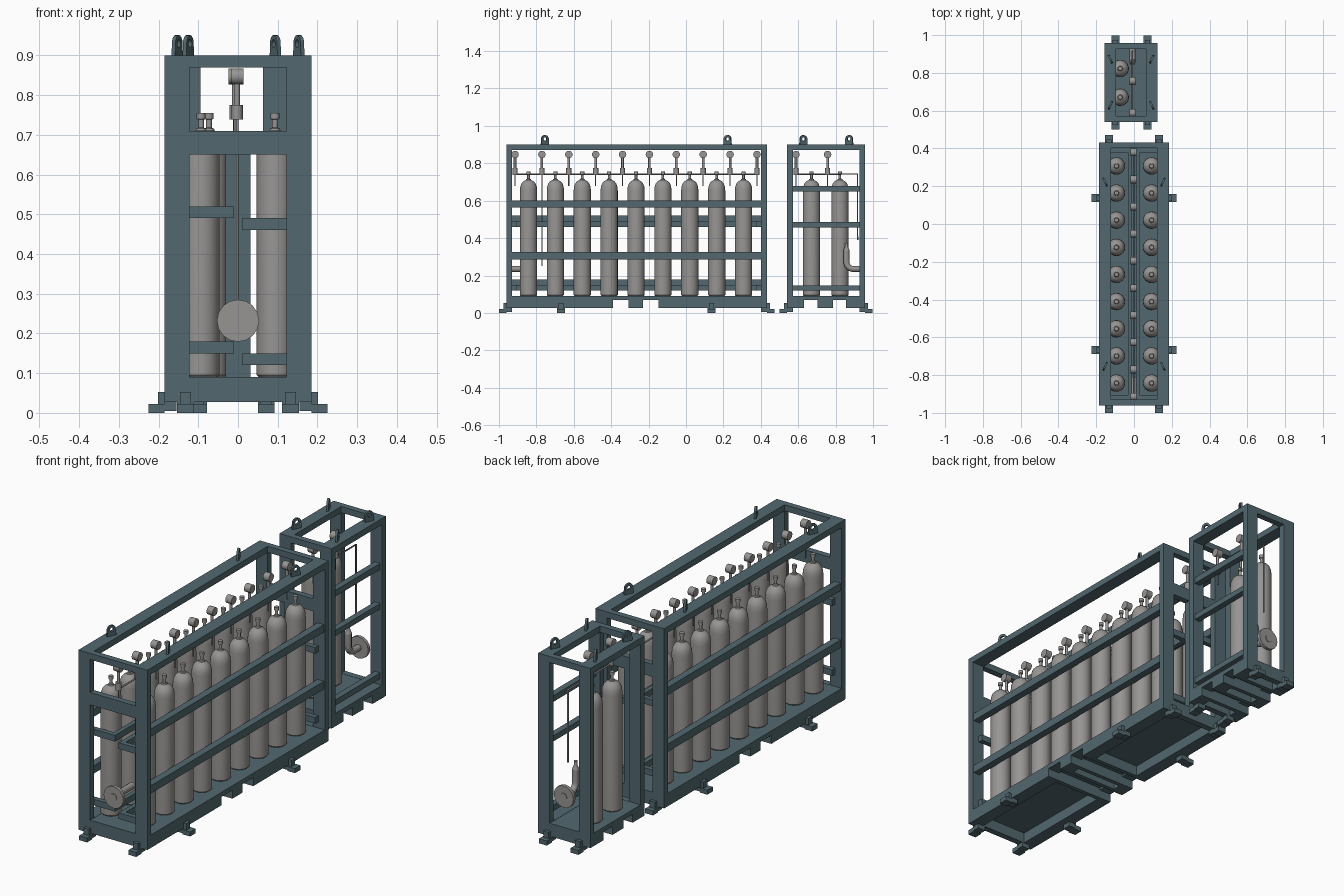
import bpy, bmesh, math
from mathutils import Matrix, Vector

cube = bpy.data.objects.get("Cube")
if cube:
    bpy.data.objects.remove(cube, do_unlink=True)


def material(name, rgb):
    m = bpy.data.materials.new(name)
    m.use_nodes = True
    m.diffuse_color = (*rgb, 1)
    bsdf = m.node_tree.nodes["Principled BSDF"]
    bsdf.inputs["Base Color"].default_value = (*rgb, 1)
    bsdf.inputs["Roughness"].default_value = 0.6
    return m


TEAL = material("slate teal paint", (0.085, 0.14, 0.16))
GREY = material("warm grey metal", (0.31, 0.30, 0.29))


def finish(name, bm, mat, smooth=False):
    bmesh.ops.recalc_face_normals(bm, faces=bm.faces)
    me = bpy.data.meshes.new(name)
    bm.to_mesh(me)
    bm.free()
    me.materials.append(mat)
    if smooth:
        me.polygons.foreach_set("use_smooth", [True] * len(me.polygons))
        me.set_sharp_from_angle(angle=math.radians(35))
    ob = bpy.data.objects.new(name, me)
    bpy.context.collection.objects.link(ob)
    return ob


def boxes(name, spans, mat=TEAL):
    """One object from boxes, each given as (x0, x1), (y0, y1), (z0, z1)."""
    bm = bmesh.new()
    for span in spans:
        mid = Vector([(a + b) / 2 for a, b in span])
        size = [abs(b - a) for a, b in span]
        bmesh.ops.create_cube(bm, size=1, matrix=Matrix.Translation(mid) @ Matrix.Diagonal((*size, 1)))
    return finish(name, bm, mat)


def lathe(name, profile, sides=24, mat=GREY):
    """Turn (radius, height) points about z and cap the ends."""
    bm = bmesh.new()
    rings = [[bm.verts.new((r * math.cos(2 * math.pi * k / sides), r * math.sin(2 * math.pi * k / sides), z))
              for k in range(sides)] for r, z in profile]
    for a, b in zip(rings, rings[1:]):
        for k in range(sides):
            n = (k + 1) % sides
            bm.faces.new((a[k], a[n], b[n], b[k]))
    bm.faces.new(rings[0])
    bm.faces.new(rings[-1])
    return finish(name, bm, mat, smooth=True)


def place(name, source, loc, rot=(0, 0, 0)):
    ob = bpy.data.objects.new(name, source.data)
    ob.location, ob.rotation_euler = loc, rot
    bpy.context.collection.objects.link(ob)


def pipe(name, points, radius, mat=GREY):
    cu = bpy.data.curves.new(name, "CURVE")
    cu.dimensions = "3D"
    cu.bevel_depth, cu.bevel_resolution, cu.use_fill_caps = radius, 2, True
    sp = cu.splines.new("POLY")
    sp.points.add(len(points) - 1)
    for p, co in zip(sp.points, points):
        p.co = (*co, 1)
    sp.use_smooth = True
    cu.materials.append(mat)
    bpy.context.collection.objects.link(bpy.data.objects.new(name, cu))


def lug_master():
    """Upright eye plate with a rounded top and a hole, long axis y."""
    bm = bmesh.new()
    steps = 16
    faces = []
    for x in (-0.005, 0.005):
        outer, inner = [], []
        for k in range(steps):
            a = 2 * math.pi * k / steps
            c, s = math.cos(a), math.sin(a)
            oz = 0.03 + 0.021 * s if s >= -0.01 else 0.0
            oy = 0.021 * c if s >= -0.01 else 0.023 * max(-1, min(1, 1.4 * c))
            outer.append(bm.verts.new((x, oy, oz)))
            inner.append(bm.verts.new((x, 0.01 * c, 0.03 + 0.01 * s)))
        faces.append((outer, inner))
    (o1, i1), (o2, i2) = faces
    for k in range(steps):
        n = (k + 1) % steps
        for a, b in ((o1, i1), (i1, i2), (i2, o2), (o2, o1)):
            bm.faces.new((a[k], a[n], b[n], b[k]))
    return finish("lifting_lug", bm, TEAL)


# Shared masters
tank = lathe("gas_cylinder", [(0.040, 0.09), (0.046, 0.096), (0.046, 0.655), (0.044, 0.675), (0.038, 0.692),
                              (0.028, 0.704), (0.014, 0.711), (0.012, 0.716), (0.007, 0.718), (0.007, 0.738),
                              (0.011, 0.74), (0.011, 0.755)])
gauge_dial = lathe("gauge_dial", [(0.020, -0.016), (0.020, 0.016)], 16)
gauge_body = lathe("gauge_valve", [(0.003, 0.68), (0.003, 0.738), (0.014, 0.738), (0.014, 0.775),
                                   (0.007, 0.775), (0.007, 0.83)], 12)
flange = lathe("pipe_flange", [(0.053, 0), (0.053, 0.016), (0.018, 0.016), (0.018, 0.019)], 16)
lug = lug_master()
MASTERS = (tank, gauge_dial, gauge_body, flange, lug)


def frame(tag, x0, x1, y0, y1, pw, pockets):
    """Corner posts, top ring, base ring with fork pockets, floor."""
    t, zb, zf, zt = 0.03, 0.027, 0.09, 0.9
    xs = ((x0, x0 + pw), (x1 - pw, x1))
    ys = ((y0, y0 + t), (y1 - t, y1))
    boxes(tag + "_posts", [(a, b, (zf, zt - t)) for a in xs for b in ys])
    boxes(tag + "_top_ring", [(a, (y0, y1), (zt - t, zt)) for a in xs] +
          [((x0 + pw, x1 - pw), b, (zt - t, zt)) for b in ys])
    # Side sills stop at each pocket, with a thin bridge above it
    stops = [y0] + [v for p in pockets for v in p] + [y1]
    solid = list(zip(stops[::2], stops[1::2]))
    sills = [(a, s, (zb, zf)) for a in xs for s in solid]
    sills += [(a, p, (0.068, zf)) for a in xs for p in pockets]
    sills += [((x0 + pw, x1 - pw), b, (zb, zf)) for b in ys]
    boxes(tag + "_base_sills", sills)
    inside = (x0 + pw, x1 - pw)
    boxes(tag + "_floor", [(inside, (y0 + t, y1 - t), (0.078, 0.089))])
    ribs = [(inside, (p[0] - 0.02, p[0]), (zb, 0.08)) for p in pockets]
    ribs += [(inside, (p[1], p[1] + 0.02), (zb, 0.08)) for p in pockets]
    boxes(tag + "_pocket_ribs", ribs)


def foot(name, x, y, dx, dy):
    """Ground pad and upright tab reaching outward along (dx, dy)."""
    def box(reach, half, z):
        sx = tuple(sorted((x, x + dx * reach))) if dx else (x - half, x + half)
        sy = tuple(sorted((y, y + dy * reach))) if dy else (y - half, y + half)
        return sx, sy, z
    boxes(name, [box(0.04, 0.021, (0, 0.022)), box(0.016, 0.014, (0.02, 0.053)),
                 box(-0.03, 0.021, (0.005, 0.028))])


def lugs(tag, xs, ys):
    for i, x in enumerate(xs):
        for j, y in enumerate(ys):
            lean = math.radians(25) * (1 if i == j else -1)
            place(tag + "_lifting_lug", lug, (x, y, 0.9), (0, 0, -lean))


def gauges(tag, x, ys):
    for y in ys:
        place(tag + "_gauge_dial", gauge_dial, (x, y, 0.847), (0, math.pi / 2, 0))
        place(tag + "_gauge_valve", gauge_body, (x, y, 0))


# Long rack
PITCH = 0.1437
frame("long_rack", -0.185, 0.185, -0.96, 0.432, 0.063, [(-0.39, -0.307), (-0.23, -0.147)])
boxes("long_rack_end_bars", [((-0.122, 0.122), y, (0.65, 0.71)) for y in ((-0.96, -0.93), (0.402, 0.432))])
boxes("long_rack_centre_post", [((-0.032, 0.031), (0.402, 0.432), (0.09, 0.65))])
boxes("long_rack_outer_rails", [(tuple(sorted((s * 0.145, s * 0.18))), (-0.935, 0.41), z)
                                for s in (-1, 1) for z in ((0.563, 0.6), (0.287, 0.325))])
inner = []
for s, lift in ((-1, 0.03), (1, 0)):
    for z in (0.46 + lift, 0.12 + lift):
        inner.append((tuple(sorted((s * 0.01, s * 0.032))), (-0.93, 0.402), (z, z + 0.03)))
        for y in (-0.93, 0.378):
            inner.append((tuple(sorted((s * 0.01, s * 0.15))), (y, y + 0.024), (z, z + 0.03)))
boxes("long_rack_inner_rails", inner)
for s in (-1, 1):
    for i in range(9):
        place("long_rack_cylinder", tank, (s * 0.093, -0.842 + PITCH * i, 0))
    foot("long_rack_front_foot", s * 0.132, -0.96, 0, -1)
    foot("long_rack_back_foot", s * 0.132, 0.432, 0, 1)
    for y in (-0.668, 0.137):
        foot("long_rack_side_foot", s * 0.185, y, s, 0)
lugs("long_rack", (-0.153, 0.153), (-0.754, 0.222))
gauges("long_rack", -0.002, [-0.914 + PITCH * i for i in range(10)])
pipe("long_rack_manifold", [(-0.002, -0.914, 0.742), (-0.002, 0.385, 0.742)], 0.004)
pipe("long_rack_drop_pipe", [(-0.002, -0.77, 0.742), (-0.002, -0.77, 0.25)], 0.003)
place("long_rack_outlet_flange", flange, (0, -0.94, 0.232), (math.pi / 2, 0, 0))
pipe("long_rack_outlet_pipe", [(0, -0.945, 0.235), (0, -0.81, 0.235)], 0.016)

# Short rack
frame("short_rack", -0.156, 0.124, 0.541, 0.957, 0.061, [(0.632, 0.703), (0.787, 0.856)])
boxes("short_rack_side_rails", [((0.085, 0.115), (0.565, 0.93), z)
                                for z in ((0.65, 0.68), (0.458, 0.485), (0.12, 0.148))])
for y in (0.671, 0.823):
    place("short_rack_cylinder", tank, (-0.073, y, 0))
for x in (-0.099, 0.071):
    foot("short_rack_front_foot", x, 0.541, 0, -1)
    foot("short_rack_back_foot", x, 0.957, 0, 1)
lugs("short_rack", (-0.125, 0.094), (0.628, 0.872))
gauges("short_rack", -0.008, (0.588, 0.757))
pipe("short_rack_manifold", [(-0.008, 0.588, 0.742), (-0.008, 0.917, 0.742), (-0.008, 0.917, 0.39)], 0.004)
place("short_rack_outlet_flange", flange, (-0.008, 0.935, 0.235), (-math.pi / 2, 0, 0))
bend = [(-0.008, 0.895 - 0.037 * math.sin(a), 0.272 - 0.037 * math.cos(a))
        for a in [math.pi / 12 * k for k in range(7)]]
pipe("short_rack_outlet_elbow", [(-0.008, 0.94, 0.235)] + bend + [(-0.008, 0.858, 0.335)], 0.016)
reducer = lathe("short_rack_outlet_reducer", [(0.016, 0.335), (0.008, 0.355), (0.008, 0.375)], 12)
reducer.location = (-0.008, 0.858, 0)

# Masters have been copied, so remove the originals
for ob in MASTERS:
    bpy.data.objects.remove(ob, do_unlink=True)
